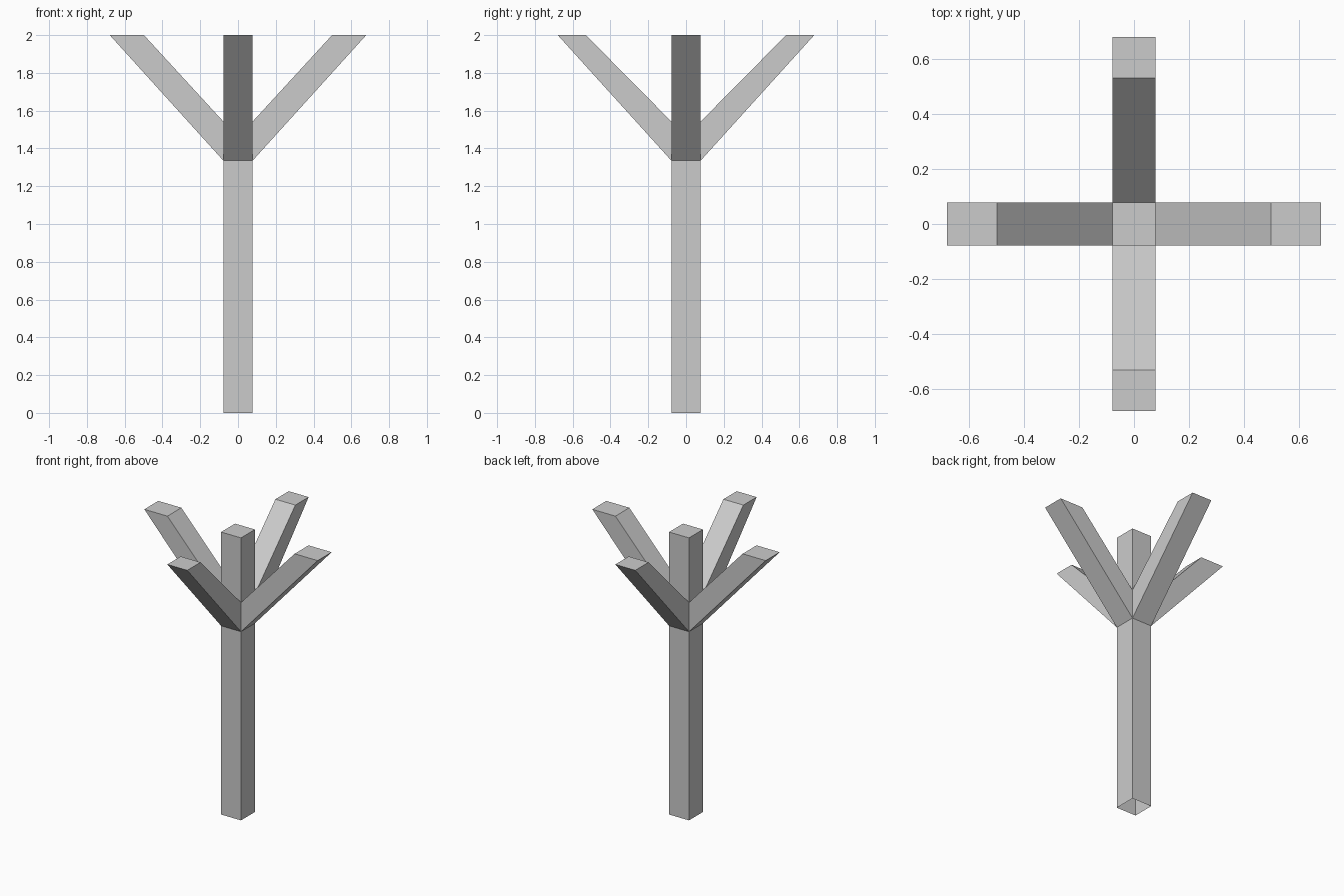
import bpy, bmesh

if "Cube" in bpy.data.objects:
    bpy.data.objects.remove(bpy.data.objects["Cube"])

HALF = 0.078                      # half width of the square post
LOW, HIGH, TOP = 1.336, 1.543, 2.0  # fork start, fork end, overall height
OUTER = 0.679                     # branch tip, outer edge
INNER = {0: 0.498, 1: 0.53}       # branch tip, inner edge, for x and y branches

bm = bmesh.new()

# Square post made of stacked rings, open underneath and capped on top
corners = [(-HALF, -HALF), (HALF, -HALF), (HALF, HALF), (-HALF, HALF)]
rings = [[bm.verts.new((x, y, z)) for x, y in corners] for z in (0, LOW, HIGH, TOP)]
fork_faces = []
for level, (a, b) in enumerate(zip(rings, rings[1:])):
    for i in range(4):
        j = (i + 1) % 4
        face = bm.faces.new((a[i], a[j], b[j], b[i]))
        if level == 1:
            fork_faces.append(face)
bm.faces.new(rings[-1])
bm.normal_update()

# Four branches pulled out of the fork band, cut level at the top
for face in fork_faces:
    normal = face.normal.copy()
    axis = 0 if abs(normal.x) > 0.5 else 1
    tip = bmesh.ops.extrude_discrete_faces(bm, faces=[face])["faces"][0]
    for v in tip.verts:
        reach = OUTER if v.co.z < (LOW + HIGH) / 2 else INNER[axis]
        v.co[axis] = normal[axis] * reach
        v.co.z = TOP

bm.normal_update()
mesh = bpy.data.meshes.new("branching_post")
bm.to_mesh(mesh)
bm.free()
post = bpy.data.objects.new("branching_post", mesh)
bpy.context.collection.objects.link(post)
